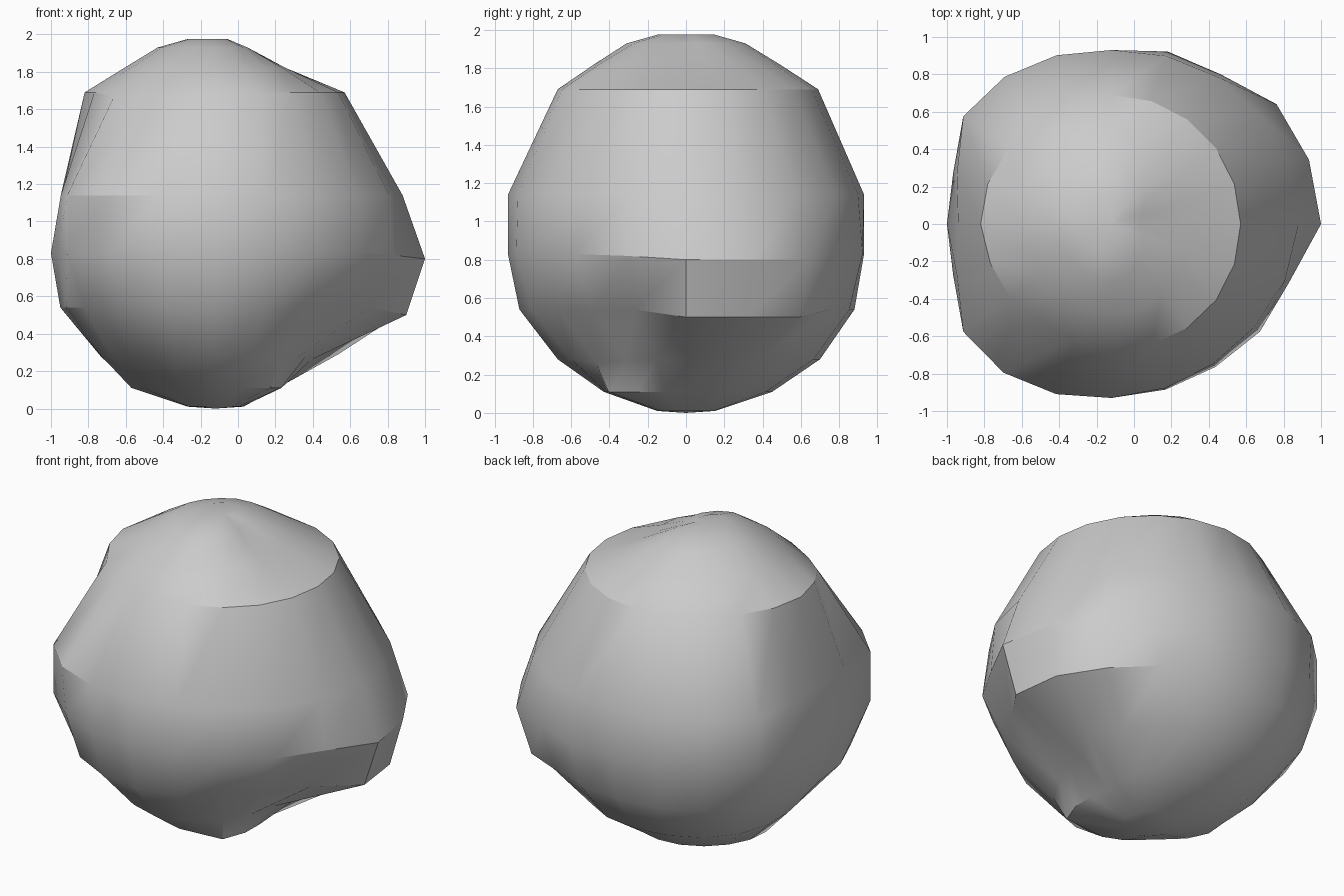
import bpy, bmesh, math

if "Cube" in bpy.data.objects:
    bpy.data.objects.remove(bpy.data.objects["Cube"])

SEGMENTS = 20
CENTRE_X = -0.12
# height, then radii every 45 degrees from +x counter-clockwise
PROFILE = [
    (0.01, [.15, .15, .15, .15, .15, .15, .15, .15]),
    (0.11, [.33, .41, .45, .46, .45, .36, .43, .45]),
    (0.28, [.52, .68, .70, .70, .61, .57, .67, .54]),
    (0.54, [1.02, .94, .88, .90, .83, .87, .87, .85]),
    (0.83, [1.12, 1.05, .93, .96, .88, .96, .93, .96]),
    (1.14, [1.00, .98, .93, .97, .82, .98, .93, .93]),
    (1.69, [.69, .69, .69, .68, .70, .65, .67, .69]),
    (1.82, [.37, .46, .49, .50, .49, .46, .48, .46]),
    (1.93, [.15, .23, .31, .31, .31, .28, .31, .23]),
    (1.975, [.05, .09, .15, .15, .15, .15, .15, .09]),
]
# Dents and knobs: (ring, segment): (radius, height)
TWEAKS = {
    # lump on the right side
    (4, 0): (1.12, .80), (4, 1): (1.11, .80), (4, 2): (1.09, .80), (4, 3): (.99, .82),
    (3, 0): (1.02, .50), (3, 1): (1.03, .50), (3, 2): (1.00, .50),
    (2, 0): (.51, .26), (2, 1): (.69, .29),
    # undercut on the front right
    (4, 19): (1.0, .82), (4, 18): (.98, .83),
    (3, 19): (.87, .54), (3, 18): (.82, .54), (3, 17): (.82, .54), (3, 16): (.85, .54),
    # knob under the front right, with a hollow above it
    (1, 17): (.50, .11), (1, 16): (.44, .11), (2, 17): (.58, .26), (2, 18): (.53, .27),
    # flattened left side
    (4, 8): (.98, .83), (4, 9): (.89, .83), (4, 11): (.89, .83), (4, 12): (.98, .83),
    (5, 8): (.98, 1.14), (5, 9): (.87, 1.14), (5, 11): (.87, 1.14), (5, 12): (.98, 1.14),
    # hollow on the front left shoulder
    (6, 12): (.67, 1.67), (6, 13): (.65, 1.66), (6, 14): (.65, 1.67),
}


def radius(values, turn):
    """Smooth periodic interpolation between the eight radii."""
    u = turn * 8
    i, t = int(u), u - int(u)
    a, b, c, d = (values[(i + k) % 8] for k in (-1, 0, 1, 2))
    return b + .5 * t * (c - a + t * (2*a - 5*b + 4*c - d + t * (3*(b - c) + d - a)))


bm = bmesh.new()
rings = []
for k, (level, values) in enumerate(PROFILE):
    ring = []
    for s in range(SEGMENTS):
        angle = math.tau * s / SEGMENTS
        r, z = TWEAKS.get((k, s), (radius(values, s / SEGMENTS), level))
        ring.append(bm.verts.new((CENTRE_X + r * math.cos(angle), r * math.sin(angle), z)))
    rings.append(ring)

# Sides and the two poles
bottom = bm.verts.new((CENTRE_X, 0, 0))
top = bm.verts.new((CENTRE_X, 0, 1.975))
for s in range(SEGMENTS):
    n = (s + 1) % SEGMENTS
    bm.faces.new((bottom, rings[0][n], rings[0][s]))
    bm.faces.new((top, rings[-1][s], rings[-1][n]))
    for low, high in zip(rings, rings[1:]):
        bm.faces.new((low[s], low[n], high[n], high[s]))

bmesh.ops.recalc_face_normals(bm, faces=bm.faces)
mesh = bpy.data.meshes.new("boulder")
bm.to_mesh(mesh)
bm.free()
boulder = bpy.data.objects.new("boulder", mesh)
bpy.context.collection.objects.link(boulder)
bpy.context.view_layer.objects.active = boulder
boulder.select_set(True)
bpy.ops.object.shade_smooth_by_angle(angle=math.radians(32))
